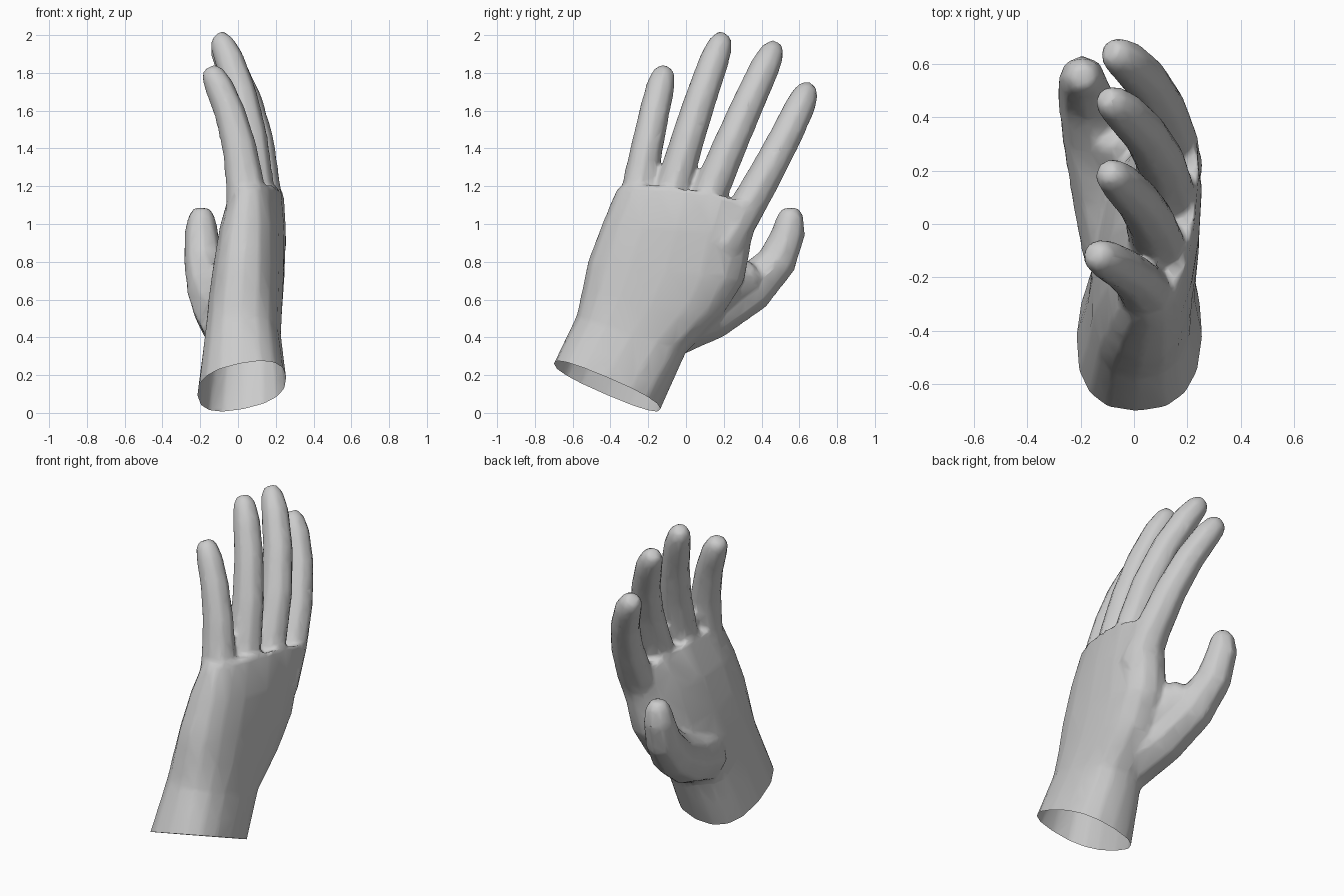
import bpy, bmesh, math
from mathutils import Vector

if "Cube" in bpy.data.objects:
    bpy.data.objects.remove(bpy.data.objects["Cube"])


def loft(name, rings):
    """Skin a list of equal-length point rings and cap both ends."""
    bm = bmesh.new()
    loops = [[bm.verts.new(p) for p in ring] for ring in rings]
    n = len(loops[0])
    for a, b in zip(loops, loops[1:]):
        for i in range(n):
            j = (i + 1) % n
            bm.faces.new((a[i], a[j], b[j], b[i]))
    bm.faces.new(loops[0])
    bm.faces.new(loops[-1])
    bmesh.ops.recalc_face_normals(bm, faces=bm.faces)
    me = bpy.data.meshes.new(name)
    bm.to_mesh(me)
    bm.free()
    ob = bpy.data.objects.new(name, me)
    bpy.context.collection.objects.link(ob)
    return ob


def palm_ring(s, y0, z0, y1, z1, depth, n=16):
    """Rounded section at s (0 wrist, 1 knuckles) between the two hand edges."""
    low, high = 0.01 + s * s / 25, 0.03 + 0.13 * s ** 1.5
    bow = 0.06 * s ** 6
    tilt = 0.2 if s == 0 else 0
    pts = []
    for i in range(n):
        a = math.tau * i / n
        c, d = math.cos(a), math.sin(a)
        u = math.copysign(abs(c) ** 0.8, c)
        v = math.copysign(abs(d) ** 0.8, d)
        t = (u + 1) / 2
        x = low + (high - low) * t + depth * v
        pts.append(Vector((x, y0 + (y1 - y0) * t,
                           z0 + (z1 - z0) * t + bow * (1 - u * u) + tilt * x)))
    return pts


def digit(name, base, bend, tip, radius, swell=0.25, flare=0.2, n=8):
    """Finger along a quadratic curve, wide at the base and blunt at the tip."""
    a, b, c = Vector(base), Vector(bend), Vector(tip)
    rings = []
    for t in (0, 0.2, 0.42, 0.65, 0.85, 0.95, 1):
        p = a * (1 - t) ** 2 + b * 2 * t * (1 - t) + c * t * t
        along = ((b - a) * (1 - t) + (c - b) * t).normalized()
        side = along.cross(Vector((1, 0, 0))).normalized()
        deep = side.cross(along)
        w = radius * (1 + swell * (1 - t) ** 1.5) * math.sqrt(1 - 0.75 * t ** 16)
        h = w * (1 + flare * (1 - t) ** 2)
        rings.append([p + side * w * math.cos(math.tau * k / n)
                      + deep * h * math.sin(math.tau * k / n) for k in range(n)])
    return loft(name, rings)


# palm and wrist: little-finger edge y, z; thumb edge y, z; half depth
sections = (
    (-0.70, 0.26, -0.135, 0.015, 0.235),
    (-0.58, 0.51, 0.00, 0.32, 0.20),
    (-0.55, 0.65, 0.19, 0.51, 0.195),
    (-0.52, 0.80, 0.31, 0.70, 0.185),
    (-0.445, 1.00, 0.35, 0.92, 0.165),
    (-0.365, 1.19, 0.40, 1.08, 0.12))
rings = [palm_ring(i / 5, *sec) for i, sec in enumerate(sections)]
wrist = rings[0]
rings.insert(0, [p * 1.3 - q * 0.3 for p, q in zip(rings[0], rings[1])])
hand = loft("hand", rings)

# fingers, thumb and the web of flesh beside it
digit("little_finger", (0.05, -0.28, 1.02), (0.035, -0.19, 1.53),
      (-0.155, -0.11, 1.825), 0.078)
digit("ring_finger", (0.08, -0.12, 1.0), (0.11, 0.035, 1.58),
      (-0.105, 0.20, 2.0), 0.081)
digit("middle_finger", (0.11, 0.05, 0.98), (0.16, 0.29, 1.57),
      (-0.11, 0.475, 1.95), 0.082)
digit("index_finger", (0.14, 0.20, 0.88), (0.14, 0.53, 1.43),
      (-0.09, 0.65, 1.73), 0.082)
digit("thumb", (-0.02, -0.10, 0.46), (-0.22, 0.58, 0.64),
      (-0.19, 0.55, 1.085), 0.088, 1.0, 0)
digit("thumb_web", (0.0, 0.12, 0.58), (-0.05, 0.25, 0.68),
      (-0.09, 0.36, 0.76), 0.10, 0, 0)

# fuse everything into one softly blended skin
bpy.ops.object.select_all(action="SELECT")
bpy.context.view_layer.objects.active = hand
bpy.ops.object.join()
for kind, settings in (("REMESH", {"mode": "VOXEL", "voxel_size": 0.014}),
                       ("SMOOTH", {"factor": 0.5, "iterations": 8}),
                       ("DECIMATE", {"ratio": 0.08})):
    mod = hand.modifiers.new("blend", kind)
    for key, value in settings.items():
        setattr(mod, key, value)
    bpy.ops.object.modifier_apply(modifier=mod.name)

# cut the wrist open
normal = (wrist[4] - wrist[0]).cross(wrist[8] - wrist[0])
if normal.z > 0:
    normal.negate()
bm = bmesh.new()
bm.from_mesh(hand.data)
bmesh.ops.bisect_plane(bm, geom=bm.verts[:] + bm.edges[:] + bm.faces[:],
                       plane_co=wrist[0], plane_no=normal, clear_outer=True)
bm.to_mesh(hand.data)
bm.free()
bpy.ops.object.shade_smooth_by_angle(angle=math.radians(70))
